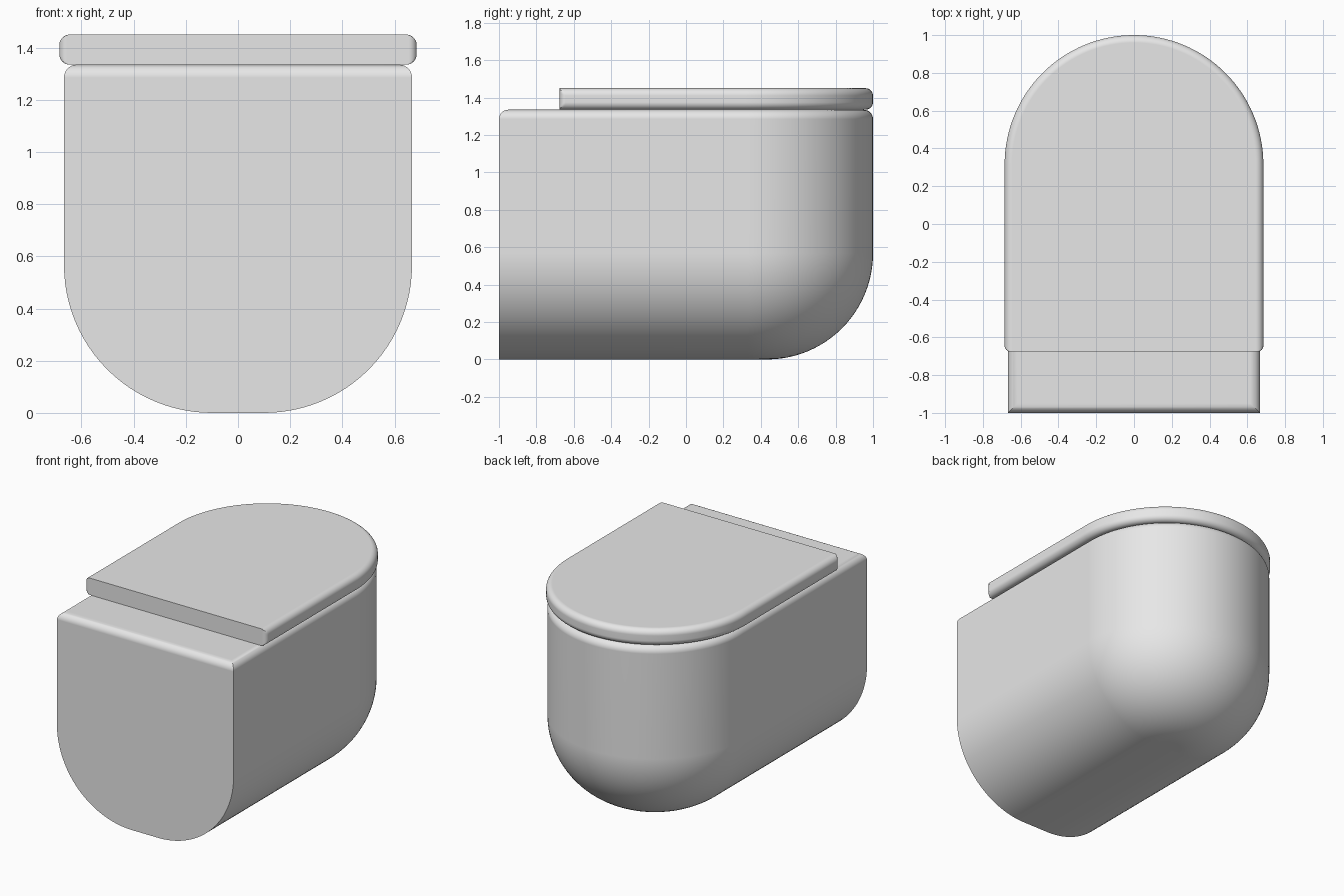
import bpy
import bmesh
from math import sin, cos, pi

default_cube = bpy.data.objects.get("Cube")
if default_cube:
    bpy.data.objects.remove(default_cube, do_unlink=True)

ceramic = bpy.data.materials.new("grey_ceramic")
ceramic.use_nodes = True
ceramic.diffuse_color = (0.8, 0.8, 0.8, 1)
ceramic.node_tree.nodes["Principled BSDF"].inputs["Base Color"].default_value = (0.8, 0.8, 0.8, 1)


def quarter(steps):
    return [i / steps * pi / 2 for i in range(steps + 1)]


def outline(half_width, centre_y, back_y, inset, corner):
    """D-shaped outline: round nose at +y, flat back with optional rounded corners."""
    radius = half_width - inset
    right = []
    if corner:
        for a in reversed(quarter(6)):
            x = min(radius, half_width - corner * (1 - cos(a)))
            right.append((x, back_y + corner * (1 - sin(a))))
    else:
        right.append((radius, back_y))
    right += [(radius * cos(a), centre_y + radius * sin(a)) for a in quarter(32)[:-1]]
    left = [(-x, y) for x, y in reversed(right)]
    return right + [(0, centre_y + radius)] + left


def loft(name, half_width, centre_y, levels, corner=0):
    """Skin stacked outlines given as (inset, height, back_y)."""
    bm = bmesh.new()
    rings = [[bm.verts.new((x, y, z)) for x, y in outline(half_width, centre_y, back, inset, corner)]
             for inset, z, back in levels]
    for low, high in zip(rings, rings[1:]):
        for i in range(len(low)):
            j = (i + 1) % len(low)
            bm.faces.new((low[i], low[j], high[j], high[i]))
    bm.faces.new(rings[0][::-1])
    bm.faces.new(rings[-1])
    bmesh.ops.recalc_face_normals(bm, faces=bm.faces)
    mesh = bpy.data.meshes.new(name)
    bm.to_mesh(mesh)
    bm.free()
    mesh.materials.append(ceramic)
    obj = bpy.data.objects.new(name, mesh)
    bpy.context.collection.objects.link(obj)
    bpy.ops.object.select_all(action='DESELECT')
    obj.select_set(True)
    bpy.context.view_layer.objects.active = obj
    bpy.ops.object.shade_smooth_by_angle(angle=pi / 6)
    normals = obj.modifiers.new("even_shading", 'WEIGHTED_NORMAL')
    normals.keep_sharp = True
    return obj


# Bowl: large rounded underside, small rounded rim that also runs along the back
bowl_top, belly, rim, back = 1.335, 0.567, 0.05, -1.0
bowl_levels = [(belly * (1 - sin(a)), belly * (1 - cos(a)), back) for a in quarter(24)]
for a in quarter(8):
    d = rim * (1 - cos(a))
    bowl_levels.append((d, bowl_top - rim * (1 - sin(a)), back + d))
loft("bowl", 0.667, 0.333, bowl_levels)

# Lid: thin slab with rounded edges and a flat square back
lid_top, edge, lid_back = 1.45, 0.04, -0.675
lid_levels = [(edge * (1 - sin(a)), bowl_top + edge * (1 - cos(a)), lid_back) for a in quarter(8)]
lid_levels += [(edge * (1 - cos(a)), lid_top - edge * (1 - sin(a)), lid_back) for a in quarter(8)]
loft("lid", 0.685, 0.315, lid_levels, corner=0.03)
